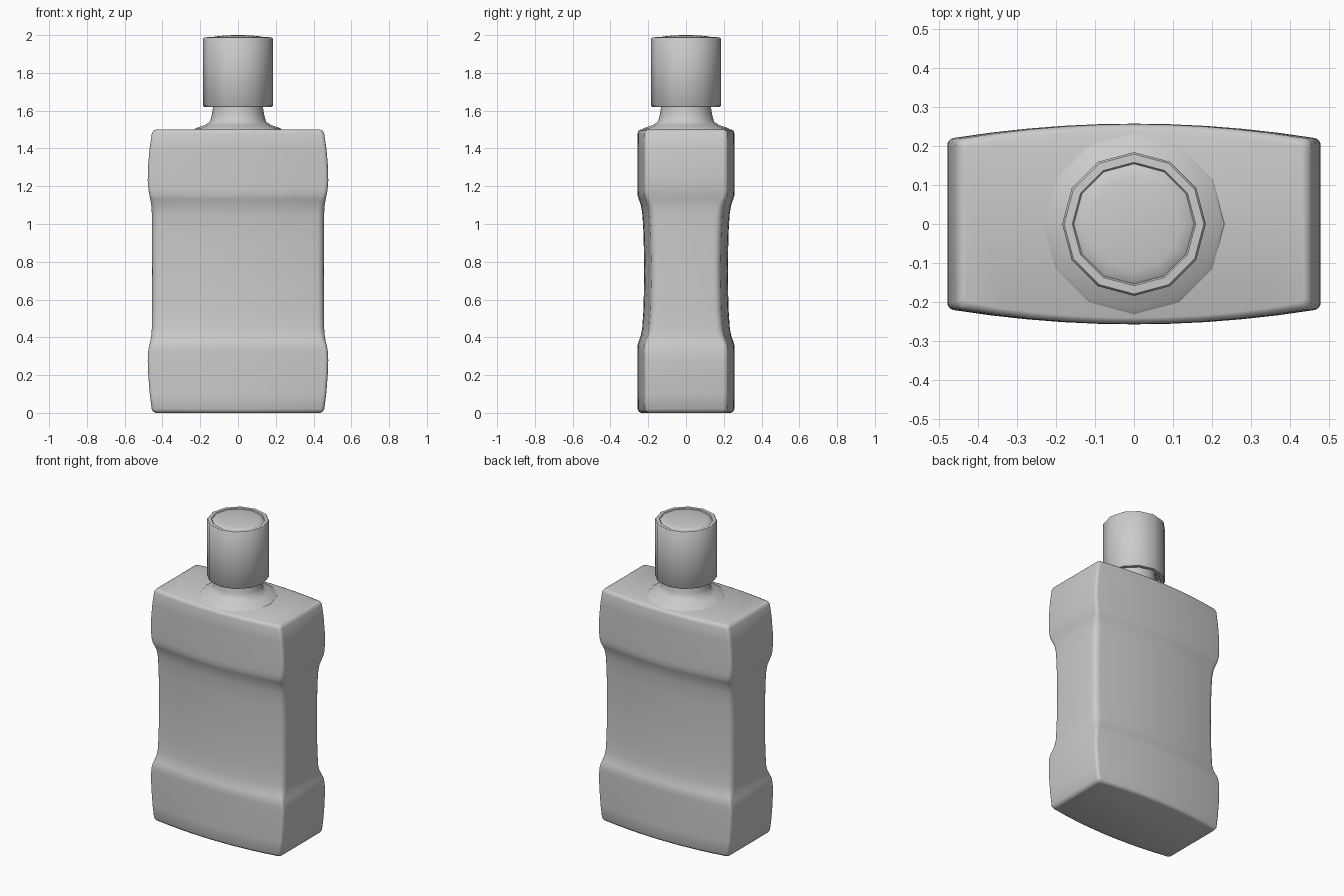
import bpy, bmesh
from math import sin, cos, pi


def make_object(name, bm, angle):
    bmesh.ops.recalc_face_normals(bm, faces=bm.faces)
    mesh = bpy.data.meshes.new(name)
    bm.to_mesh(mesh)
    bm.free()
    obj = bpy.data.objects.new(name, mesh)
    bpy.context.collection.objects.link(obj)
    bpy.ops.object.select_all(action='DESELECT')
    obj.select_set(True)
    bpy.context.view_layer.objects.active = obj
    bpy.ops.object.shade_smooth_by_angle(angle=angle)
    return obj


def loft(name, rings, angle=0.7):
    """Skin a list of closed point rings and cap both ends."""
    bm = bmesh.new()
    loops = [[bm.verts.new(p) for p in ring] for ring in rings]
    n = len(loops[0])
    for a, b in zip(loops, loops[1:]):
        for i in range(n):
            j = (i + 1) % n
            bm.faces.new((a[i], a[j], b[j], b[i]))
    bm.faces.new(loops[0][::-1])
    bm.faces.new(loops[-1])
    return make_object(name, bm, angle)


def circle(r, z, n=12):
    return [(r * cos(2 * pi * i / n), r * sin(2 * pi * i / n), z) for i in range(n)]


def section(z, w, d, r, bow=0.036, steps=10, corner=5):
    """Rectangle with bowed front and back and rounded corners."""
    edge = d - bow
    back = [(w - r + r * sin(t), edge - r + r * cos(t))
            for t in [pi / 2 * (1 - k / corner) for k in range(corner + 1)]]
    inner = w - r
    for k in range(1, steps):
        x = inner * (1 - 2 * k / steps)
        back.append((x, d - bow * (x / inner) ** 2))
    back += [(-x, y) for x, y in back[corner::-1]]
    return [(x, y, z) for x, y in back] + [(-x, -y, z) for x, y in back]


# Bottle body: height, half width, half depth, corner radius
profile = [
    (0.0, 0.435, 0.238, 0.02), (0.006, 0.448, 0.25, 0.02), (0.02, 0.457, 0.256, 0.02),
    (0.10, 0.467, 0.257, 0.02), (0.20, 0.475, 0.257, 0.02), (0.28, 0.478, 0.257, 0.02),
    (0.33, 0.475, 0.257, 0.02), (0.36, 0.469, 0.256, 0.022), (0.38, 0.464, 0.25, 0.028),
    (0.41, 0.459, 0.239, 0.035), (0.45, 0.456, 0.232, 0.04), (0.55, 0.455, 0.225, 0.04),
    (0.75, 0.454, 0.221, 0.04), (0.95, 0.455, 0.225, 0.04), (1.05, 0.456, 0.231, 0.04),
    (1.10, 0.459, 0.239, 0.035), (1.13, 0.464, 0.25, 0.028), (1.15, 0.468, 0.256, 0.022),
    (1.18, 0.474, 0.257, 0.02), (1.23, 0.478, 0.257, 0.02), (1.31, 0.476, 0.257, 0.02),
    (1.40, 0.468, 0.257, 0.02), (1.48, 0.456, 0.256, 0.02), (1.494, 0.448, 0.251, 0.02),
    (1.50, 0.435, 0.24, 0.02)]
loft("bottle_body", [section(*p) for p in profile], 0.8)

# Flared neck
neck = [(0.235, 1.497), (0.222, 1.508), (0.175, 1.524), (0.15, 1.54),
        (0.14, 1.57), (0.132, 1.62), (0.13, 1.66)]
loft("neck", [circle(r, z) for r, z in neck])

# Screw cap with recessed underside, rim groove and slightly domed top
cap = [(0.13, 1.65), (0.155, 1.645), (0.158, 1.62), (0.179, 1.62), (0.184, 1.626),
       (0.184, 1.982), (0.179, 1.988), (0.158, 1.989), (0.154, 1.983), (0.149, 1.987),
       (0.12, 1.993), (0.07, 1.998), (0.02, 2.0)]
loft("cap", [circle(r, z) for r, z in cap])
